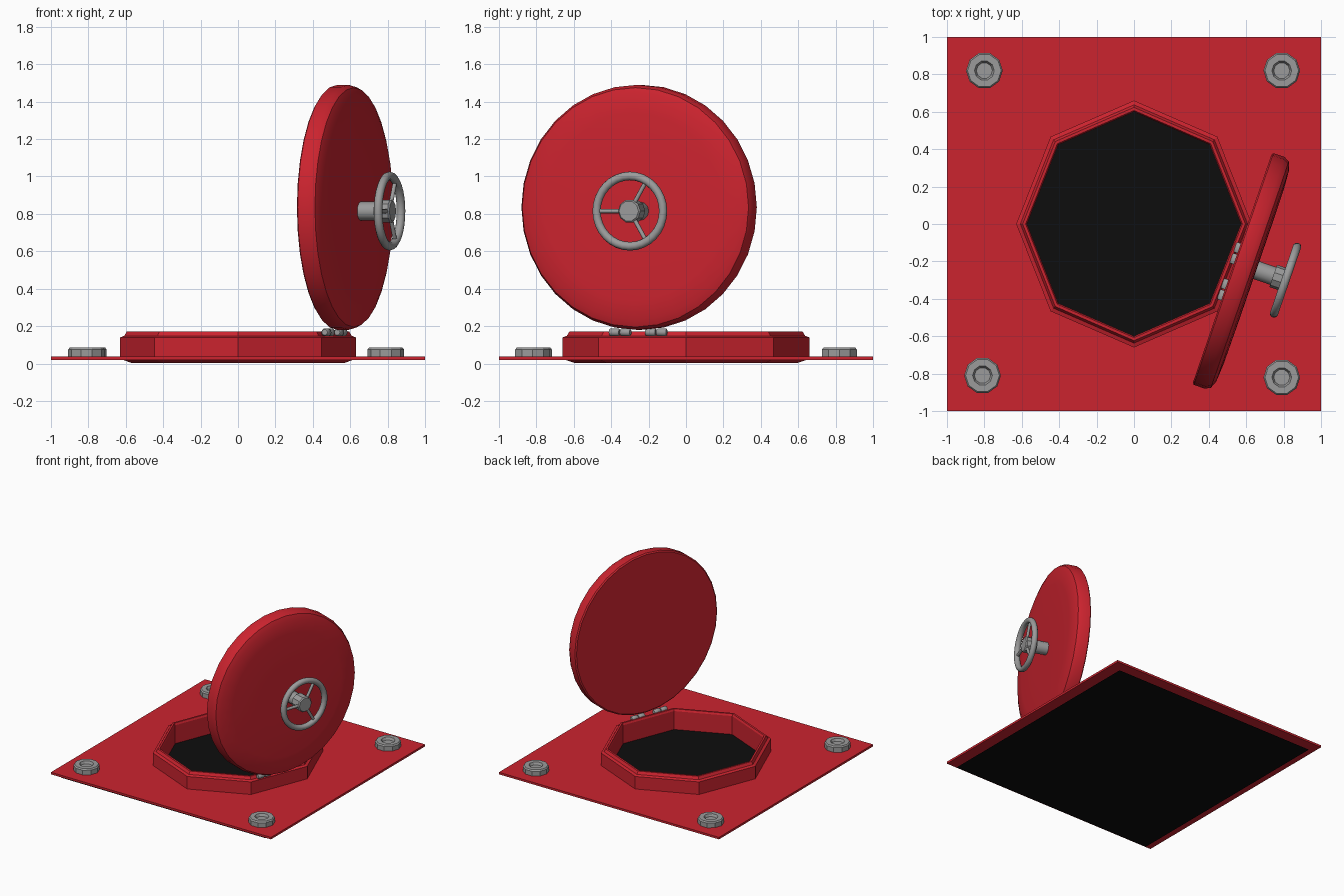
import bpy, bmesh, math
from mathutils import Matrix, Vector

if "Cube" in bpy.data.objects:
    bpy.data.objects.remove(bpy.data.objects["Cube"])


def material(name, rgb):
    m = bpy.data.materials.new(name)
    m.diffuse_color = (*rgb, 1)
    m.use_nodes = True
    m.node_tree.nodes["Principled BSDF"].inputs["Base Color"].default_value = m.diffuse_color
    return m


RED = material("red_paint", (0.60, 0.017, 0.028))
GREY = material("grey_steel", (0.33, 0.33, 0.33))
BLACK = material("black", (0.004, 0.004, 0.004))


def loft(name, loops, mat, matrix=None, closed=False, smooth=None):
    """Skin a list of equal-length point loops; cap the ends unless closed."""
    bm = bmesh.new()
    rings = [[bm.verts.new(p) for p in loop] for loop in loops]
    n = len(rings[0])
    pairs = list(zip(rings, rings[1:]))
    if closed:
        pairs.append((rings[-1], rings[0]))
    else:
        bm.faces.new(rings[0])
        bm.faces.new(rings[-1])
    for a, b in pairs:
        for i in range(n):
            j = (i + 1) % n
            bm.faces.new((a[i], a[j], b[j], b[i]))
    bmesh.ops.recalc_face_normals(bm, faces=bm.faces)
    me = bpy.data.meshes.new(name)
    bm.to_mesh(me)
    bm.free()
    me.materials.append(mat)
    ob = bpy.data.objects.new(name, me)
    bpy.context.collection.objects.link(ob)
    if matrix:
        ob.matrix_world = matrix
    if smooth:
        bpy.context.view_layer.objects.active = ob
        ob.select_set(True)
        bpy.ops.object.shade_smooth_by_angle(angle=math.radians(smooth))
        ob.select_set(False)
    return ob


def ring(r, z, n, sx=1, sy=1):
    return [(r * sx * math.cos(2 * math.pi * i / n),
             r * sy * math.sin(2 * math.pi * i / n), z) for i in range(n)]


def lathe(name, profile, n, mat, **kw):
    return loft(name, [ring(r, z, n) for r, z in profile], mat, **kw)


# Base plate with octagonal opening
def octagon(s, z):
    return ring(s, z, 8, 0.63, 0.66)


def square(z):
    return [(x, y, z) for x, y in ((1, 0), (1, 1), (0, 1), (-1, 1),
                                   (-1, 0), (-1, -1), (0, -1), (1, -1))]


loft("base_plate", [square(0.02), square(0.037), octagon(0.95, 0.037),
                    octagon(0.95, 0.02)], RED, closed=True)

# Raised collar around the opening
loft("collar", [octagon(s, z) for s, z in (
    (1, 0.025), (1, 0.14), (0.965, 0.148), (0.945, 0.17), (0.92, 0.17),
    (0.908, 0.155), (0.908, 0.004))], RED, closed=True)

# Black floor seen through the opening and from below
bm = bmesh.new()
bm.faces.new([bm.verts.new(p) for p in ((-.93, -.97, 0), (.93, -.97, 0),
                                        (.93, .94, 0), (-.93, .94, 0))])
me = bpy.data.meshes.new("floor")
bm.to_mesh(me)
bm.free()
me.materials.append(BLACK)
bpy.context.collection.objects.link(bpy.data.objects.new("floor", me))

# Corner nuts with recessed centres
for i, (x, y) in enumerate(((-.80, .82), (.79, .82), (-.81, -.81), (.79, -.82))):
    lathe(f"nut_{i + 1}", [(.098, .03), (.098, .075), (.09, .085), (.053, .085),
                           (.043, .065)], 10, GREY,
          matrix=Matrix.Translation((x, y, 0)))

# Lid frame: local x along the lid, local y up, local z out of its front
a = math.radians(-19)
out = Vector((math.cos(a), math.sin(a), 0))
along = Vector((-math.sin(a), math.cos(a), 0))
LID = Matrix.Translation((0.525, -0.238, 0.835)) @ Matrix(
    (along, (0, 0, 1), out)).transposed().to_4x4()

lathe("lid", [(.645, 0), (.655, .008), (.655, .07), (.64, .10), (.60, .116),
              (.50, .123), (.25, .125)], 32, RED, matrix=LID, smooth=35)

# Hinge barrels, two per hinge
for i, u in enumerate((-.145, -.083, .06, .122)):
    m = LID @ Matrix.Translation((u - .008, -.668, -.003)) @ Matrix.Rotation(math.pi / 2, 4, 'Y')
    lathe(f"hinge_barrel_{i + 1}", [(.016, -.028), (.021, -.022), (.021, .022),
                                    (.016, .028)], 10, GREY, matrix=m, smooth=40)

# Handwheel: shaft, hub, rim and three spokes
WHEEL = LID @ Matrix.Translation((.034, -.02, .29))
lathe("wheel_shaft", [(.05, -.18), (.05, -.05)], 12, GREY, matrix=WHEEL, smooth=40)
lathe("wheel_hub", [(.063, -.07), (.063, .01), (.055, .018)], 10, GREY, matrix=WHEEL)
lathe("wheel_rim", [(.188 + .023 * math.cos(t * math.pi / 5),
                     .023 * math.sin(t * math.pi / 5)) for t in range(10)],
      32, GREY, matrix=WHEEL, closed=True, smooth=50)
for i, deg in enumerate((180, 60, -60)):
    m = WHEEL @ Matrix.Rotation(math.radians(deg), 4, 'Z') @ Matrix.Rotation(math.pi / 2, 4, 'Y')
    lathe(f"wheel_spoke_{i + 1}", [(.012, .04), (.012, .185)], 8, GREY, matrix=m, smooth=50)
